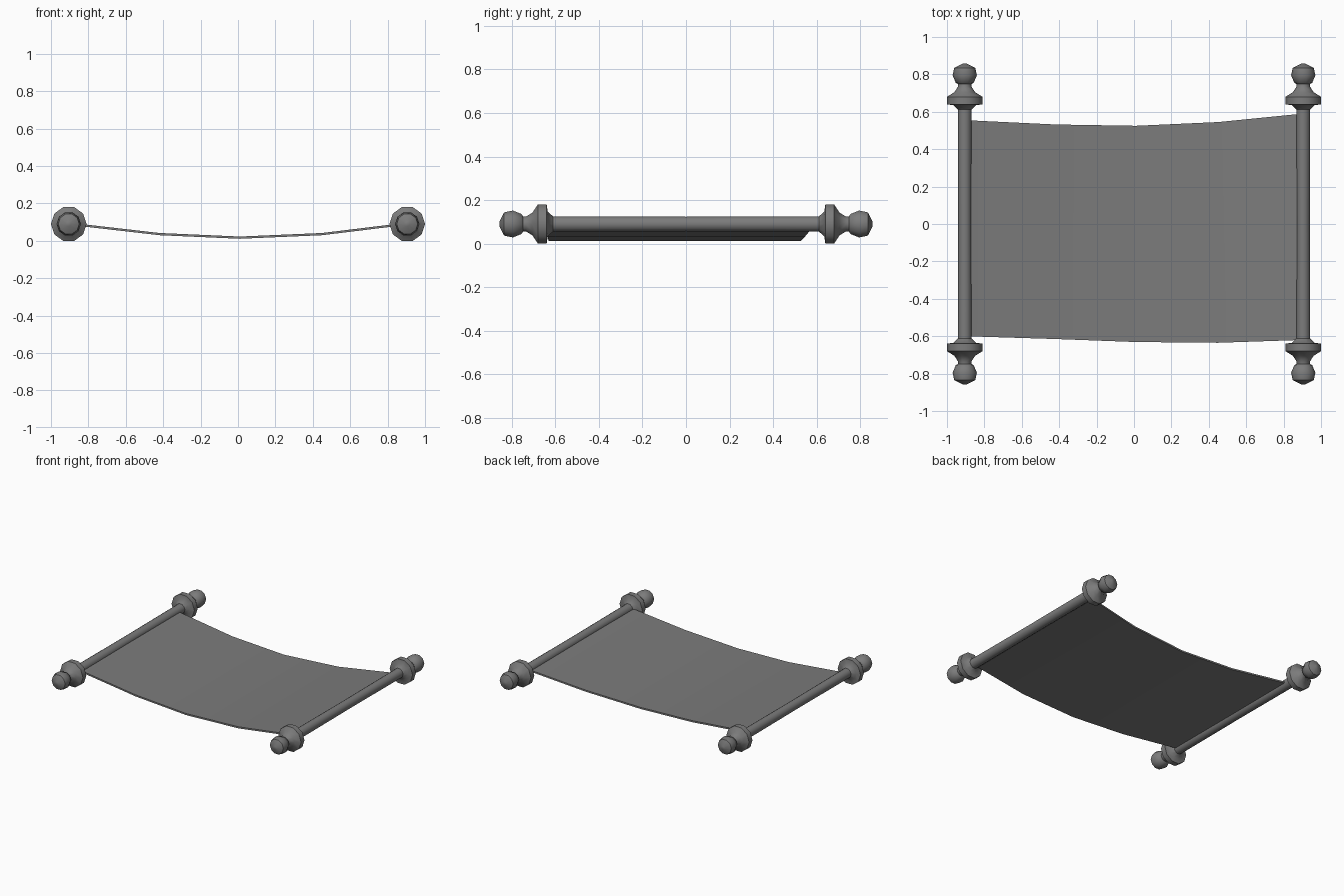
import bpy, bmesh, math

cube = bpy.data.objects.get("Cube")
if cube:
    bpy.data.objects.remove(cube, do_unlink=True)

# One grey for rods and cloth
grey = bpy.data.materials.new("Dark Grey")
grey.use_nodes = True
grey.diffuse_color = (0.2, 0.2, 0.2, 1)
bsdf = next(n for n in grey.node_tree.nodes if n.type == "BSDF_PRINCIPLED")
bsdf.inputs["Base Color"].default_value = (0.2, 0.2, 0.2, 1)

ROD_X, ROD_Z, SIDES = 0.905, 0.09, 10


def finish(bm, name, angle):
    bmesh.ops.recalc_face_normals(bm, faces=bm.faces)
    mesh = bpy.data.meshes.new(name)
    bm.to_mesh(mesh)
    bm.free()
    mesh.materials.append(grey)
    obj = bpy.data.objects.new(name, mesh)
    bpy.context.collection.objects.link(obj)
    bpy.ops.object.select_all(action="DESELECT")
    obj.select_set(True)
    bpy.context.view_layer.objects.active = obj
    bpy.ops.object.shade_smooth_by_angle(angle=math.radians(angle))
    return obj


def turned(name, profile, x):
    """Lathe (y, radius) points about a lengthwise axis."""
    bm = bmesh.new()
    rings = []
    for y, r in profile:
        rings.append([bm.verts.new((x + r * math.cos(a), y, ROD_Z + r * math.sin(a)))
                      for a in (math.tau * i / SIDES for i in range(SIDES))])
    for a, b in zip(rings, rings[1:]):
        for i in range(SIDES):
            j = (i + 1) % SIDES
            bm.faces.new((a[i], a[j], b[j], b[i]))
    bm.faces.new(rings[0])
    bm.faces.new(rings[-1])
    return finish(bm, name, 40)


# Rods with flared collars and ball finials at both ends
collar = [(0.61, 0.036), (0.635, 0.06), (0.64, 0.095), (0.68, 0.095),
          (0.705, 0.055), (0.735, 0.036), (0.76, 0.036)]
ball = [(0.745, 0.03), (0.755, 0.048), (0.795, 0.065), (0.835, 0.056), (0.857, 0.012)]
for side, x in (("right", -ROD_X), ("left", ROD_X)):
    turned(side + "_rod", [(-0.63, 0.037), (0, 0.035), (0.63, 0.037)], x)
    for end, s in (("front", -1), ("back", 1)):
        turned(f"{side}_{end}_collar", [(s * y, r) for y, r in collar], x)
        turned(f"{side}_{end}_ball", [(s * y, r) for y, r in ball], x)

# Sagging cloth stations: x, top height, front edge, back edge
stations = [(-0.9, 0.097, -0.6, 0.555), (-0.42, 0.042, -0.615, 0.532),
            (0.01, 0.023, -0.631, 0.525), (0.45, 0.042, -0.635, 0.545),
            (0.9, 0.097, -0.62, 0.59)]
bm = bmesh.new()
rows = [[bm.verts.new((x, y, z - drop)) for y, drop in
         ((front, 0), (back, 0), (back, 0.012), (front, 0.012))]
        for x, z, front, back in stations]
for a, b in zip(rows, rows[1:]):
    for i in range(4):
        j = (i + 1) % 4
        bm.faces.new((a[i], a[j], b[j], b[i]))
bm.faces.new(rows[0])
bm.faces.new(rows[-1])
finish(bm, "cloth", 40)
